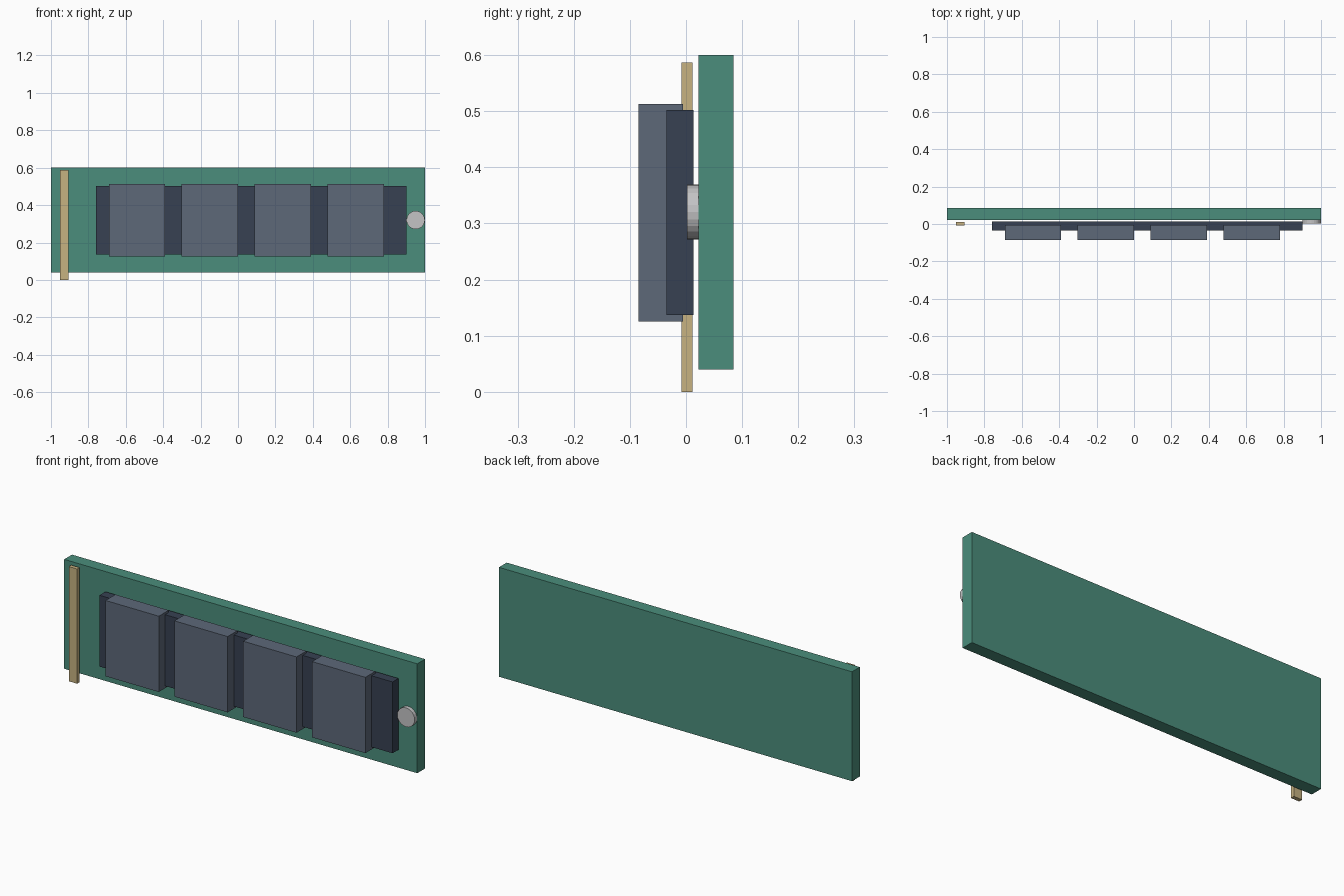
import bpy
import math

cube = bpy.data.objects.get("Cube")
if cube:
    bpy.data.objects.remove(cube, do_unlink=True)


def material(name, rgb):
    mat = bpy.data.materials.new(name)
    mat.use_nodes = True
    colour = (*rgb, 1)
    mat.diffuse_color = colour
    mat.node_tree.nodes["Principled BSDF"].inputs["Base Color"].default_value = colour
    return mat


green = material("board_green", (0.07, 0.27, 0.2))
dark = material("dark_slate", (0.038, 0.053, 0.084))
slate = material("slate_grey", (0.109, 0.138, 0.191))
gold = material("contact_gold", (0.57, 0.445, 0.22))
metal = material("screw_metal", (0.55, 0.55, 0.56))


def box(name, x, y, z, mat):
    """Box from its (low, high) extent along each axis."""
    bpy.ops.mesh.primitive_cube_add(size=1, location=[sum(r) / 2 for r in (x, y, z)])
    obj = bpy.context.object
    obj.name = name
    obj.scale = [r[1] - r[0] for r in (x, y, z)]
    bpy.ops.object.transform_apply(location=False, rotation=False, scale=True)
    obj.data.materials.append(mat)
    return obj


# Circuit board, edge contact and chip backing
box("circuit_board", (-1, 1), (0.022, 0.085), (0.04, 0.6), green)
box("edge_contact", (-0.953, -0.906), (-0.008, 0.012), (0, 0.587), gold)
box("chip_backing", (-0.76, 0.9), (-0.035, 0.013), (0.137, 0.502), dark)

# Row of four memory chips
for i in range(4):
    x = -0.54 + 0.39 * i
    box(f"chip_{i + 1}", (x - 0.151, x + 0.151), (-0.085, -0.005), (0.125, 0.513), slate)

# Mounting screw
bpy.ops.mesh.primitive_cylinder_add(vertices=24, radius=0.049, depth=0.021,
                                    location=(0.95, 0.0125, 0.32),
                                    rotation=(math.pi / 2, 0, 0))
screw = bpy.context.object
screw.name = "mounting_screw"
screw.data.materials.append(metal)
